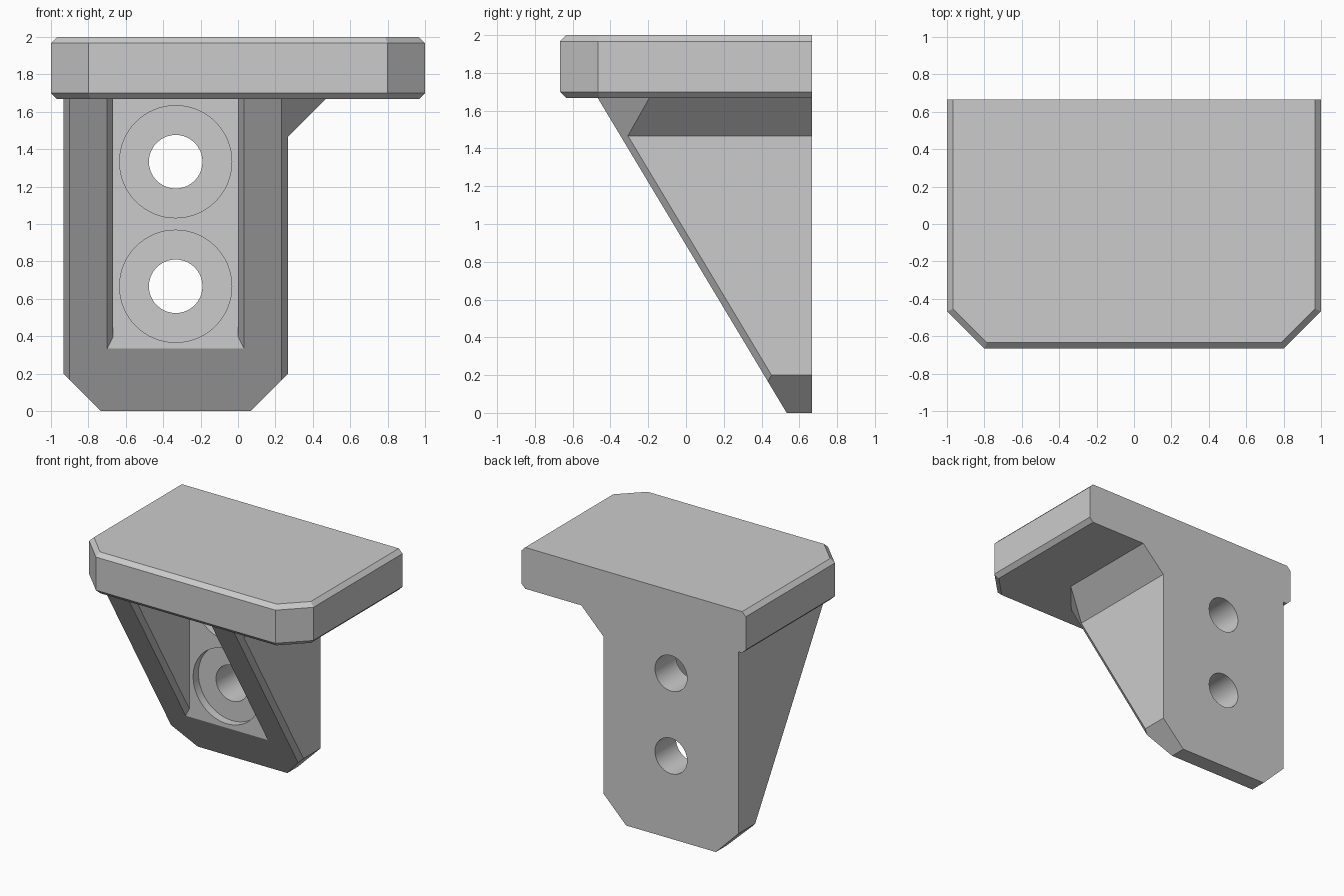
import bpy, bmesh, math
from mathutils import Vector

if "Cube" in bpy.data.objects:
    bpy.data.objects.remove(bpy.data.objects["Cube"], do_unlink=True)

grey = bpy.data.materials.new("plain grey")
grey.use_nodes = True
grey.diffuse_color = (0.6, 0.6, 0.6, 1)
grey.node_tree.nodes["Principled BSDF"].inputs["Base Color"].default_value = (0.6, 0.6, 0.6, 1)

BACK = 2 / 3
SLOPE = Vector((0, -5, -3)).normalized()   # outward direction of the sloping front
X = Vector((1, 0, 0))


def prism(outline, offset):
    """Extrude a closed outline of 3D points along an offset."""
    bm = bmesh.new()
    face = bm.faces.new([bm.verts.new(p) for p in outline])
    new = bmesh.ops.extrude_face_region(bm, geom=[face], use_keep_orig=True)["geom"]
    bmesh.ops.translate(bm, vec=offset, verts=[g for g in new if isinstance(g, bmesh.types.BMVert)])
    bmesh.ops.recalc_face_normals(bm, faces=bm.faces)
    return bm


def slice_off(bm, point, normal):
    """Remove everything beyond a plane and close the cut."""
    cut = bmesh.ops.bisect_plane(bm, geom=bm.verts[:] + bm.edges[:] + bm.faces[:], dist=1e-5,
                                 plane_co=point, plane_no=normal, clear_outer=True)["geom_cut"]
    bmesh.ops.edgeloop_fill(bm, edges=[g for g in cut if isinstance(g, bmesh.types.BMEdge)])
    bmesh.ops.recalc_face_normals(bm, faces=bm.faces)


def box(x0, x1, y0, y1, z0, z1):
    return prism([(x0, y0, z0), (x1, y0, z0), (x1, y0, z1), (x0, y0, z1)], (0, y1 - y0, 0))


def make(name, bm):
    mesh = bpy.data.meshes.new(name)
    bm.to_mesh(mesh)
    bm.free()
    mesh.materials.append(grey)
    obj = bpy.data.objects.new(name, mesh)
    bpy.context.collection.objects.link(obj)
    return obj


def combine(target, other, operation):
    other.hide_render = True
    mod = target.modifiers.new("combine", "BOOLEAN")
    mod.operation, mod.solver, mod.object = operation, "EXACT", other
    bpy.context.view_layer.objects.active = target
    bpy.ops.object.modifier_apply(modifier=mod.name)
    bpy.data.objects.remove(other, do_unlink=True)


def cylinder(name, radius, z, y0, y1):
    ring = [(-1 / 3 + radius * math.cos(a), y0, z + radius * math.sin(a))
            for a in (math.tau * i / 64 for i in range(64))]
    return make(name, prism(ring, (0, y1 - y0, 0)))


# Wedge body: front outline with side flare, sliced by the slope and its edge chamfers
outline = [(-0.933, 0.2), (-0.733, 0), (0.067, 0), (0.267, 0.2), (0.267, 1.467),
           (0.467, 1.667), (0.467, 1.8), (-0.933, 1.8)]
body = prism([(x, BACK, z) for x, z in outline], (0, -1.5, 0))
slice_off(body, (0, 0.533, 0), SLOPE)
slice_off(body, (0.233, 0.533, 0), SLOPE + X)
slice_off(body, (-0.9, 0.533, 0), SLOPE - X)
bracket = make("bracket", body)

# Pocket with chamfered rims
combine(bracket, make("pocket_cutter", box(-0.667, 0, -1, 0.333, 0.1, 1.9)), "DIFFERENCE")
rim = box(-0.85, 0.18, -1, 0.333, 0.1, 1.9)
slice_off(rim, (-0.7, 0.533, 0), -SLOPE - X)
slice_off(rim, (0.033, 0.533, 0), X - SLOPE)
combine(bracket, make("rim_cutter", rim), "DIFFERENCE")

# Counterbored screw holes
for z in (0.667, 1.333):
    combine(bracket, cylinder("counterbore_cutter", 0.3, z, 0.2, 0.4), "DIFFERENCE")
    combine(bracket, cylinder("hole_cutter", 0.143, z, 0.1, 0.9), "DIFFERENCE")

# Top plate with clipped front corners and chamfered edges, square at the back
corners = [(-1, BACK), (-1, -0.467), (-0.8, -BACK), (0.8, -BACK), (1, -0.467), (1, BACK)]
plate = prism([(x, y, 1.667) for x, y in corners], (0, 0, 0.333))
edges = [e for e in plate.edges
         if abs(e.verts[0].co.z - e.verts[1].co.z) < 0.01
         and min(v.co.y for v in e.verts) < BACK - 0.01]
bmesh.ops.bevel(plate, geom=edges, offset=0.033, segments=1, affect="EDGES")
combine(bracket, make("top_plate", plate), "UNION")

# Merge flat areas, smooth the hole walls only
bm = bmesh.new()
bm.from_mesh(bracket.data)
bmesh.ops.remove_doubles(bm, verts=bm.verts, dist=1e-4)
bmesh.ops.dissolve_limit(bm, angle_limit=0.01, verts=bm.verts, edges=bm.edges)
bm.to_mesh(bracket.data)
bm.free()
bpy.ops.object.select_all(action="DESELECT")
bracket.select_set(True)
bpy.context.view_layer.objects.active = bracket
bpy.ops.object.shade_smooth_by_angle(angle=math.radians(30))
